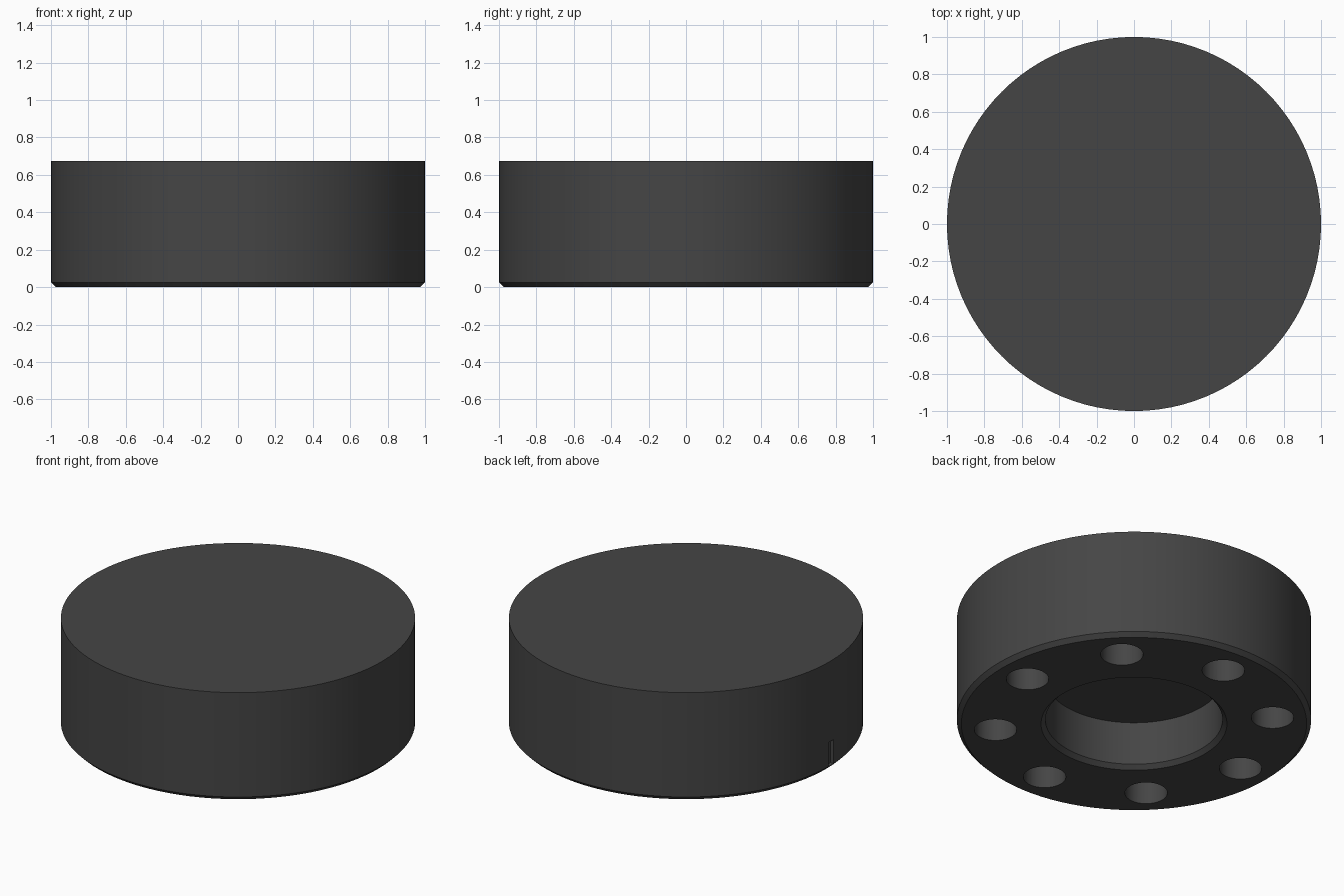
import bpy, bmesh
from math import cos, sin, pi, radians

if "Cube" in bpy.data.objects:
    bpy.data.objects.remove(bpy.data.objects["Cube"])

SIDES = 96


def link(name, bm):
    mesh = bpy.data.meshes.new(name)
    bmesh.ops.recalc_face_normals(bm, faces=bm.faces)
    bm.to_mesh(mesh)
    bm.free()
    ob = bpy.data.objects.new(name, mesh)
    bpy.context.collection.objects.link(ob)
    return ob


def lathe(name, profile):
    """Revolve (radius, z) points around z; both ends lie on the axis."""
    bm = bmesh.new()
    verts = [bm.verts.new((r, 0, z)) for r, z in profile]
    edges = [bm.edges.new(pair) for pair in zip(verts, verts[1:])]
    bmesh.ops.spin(bm, geom=verts + edges, cent=(0, 0, 0), axis=(0, 0, 1),
                   angle=2 * pi, steps=SIDES, use_duplicate=False)
    bmesh.ops.remove_doubles(bm, verts=bm.verts, dist=1e-4)
    return link(name, bm)


# Round body: flat top, chamfered foot, chamfered blind bore underneath
body = lathe("round_body", [
    (0, 0.675), (1, 0.675), (1, 0.025), (0.975, 0),
    (0.525, 0), (0.5, 0.025), (0.5, 0.295), (0, 0.295)])

# Cutter for the ring of eight blind holes
bm = bmesh.new()
for i in range(8):
    a = i * pi / 4
    res = bmesh.ops.create_cone(bm, cap_ends=True, segments=48,
                                radius1=0.12, radius2=0.12, depth=0.6)
    bmesh.ops.translate(bm, verts=res["verts"],
                        vec=(0.785 * cos(a), 0.785 * sin(a), -0.005))
holes = link("hole_cutter", bm)

# Cutter for the small shallow slot low on the left side
bm = bmesh.new()
res = bmesh.ops.create_cube(bm, size=1)
bmesh.ops.scale(bm, vec=(0.1, 0.05, 0.15), verts=res["verts"])
bmesh.ops.translate(bm, vec=(-1.028, 0, 0.1), verts=res["verts"])
slot = link("slot_cutter", bm)

for cutter in (holes, slot):
    cutter.hide_render = True
    cutter.hide_set(True)
    mod = body.modifiers.new(cutter.name, 'BOOLEAN')
    mod.operation = 'DIFFERENCE'
    mod.solver = 'EXACT'
    mod.object = cutter

# Bake the cuts into the body and drop the cutters
bpy.context.view_layer.update()
deps = bpy.context.evaluated_depsgraph_get()
baked = bpy.data.meshes.new_from_object(body.evaluated_get(deps))
body.modifiers.clear()
body.data = baked
for cutter in (holes, slot):
    bpy.data.objects.remove(cutter)

# Dark grey finish
mat = bpy.data.materials.new("dark_grey")
mat.diffuse_color = (0.06, 0.06, 0.06, 1)
mat.use_nodes = True
mat.node_tree.nodes["Principled BSDF"].inputs["Base Color"].default_value = mat.diffuse_color
body.data.materials.clear()
body.data.materials.append(mat)

bpy.context.view_layer.objects.active = body
body.select_set(True)
bpy.ops.object.shade_smooth_by_angle(angle=radians(30))
